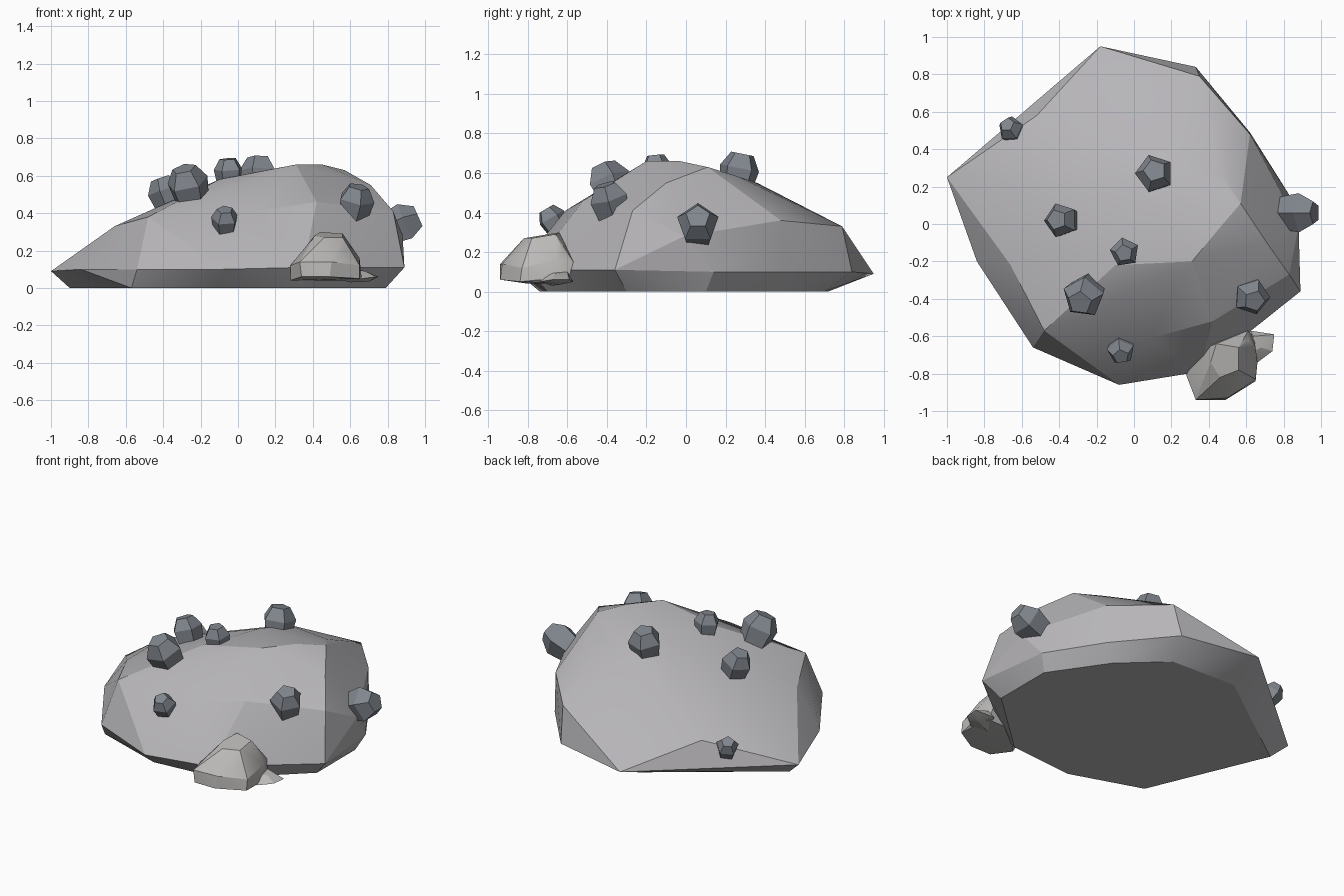
import bpy, bmesh, math
from mathutils import Vector

if "Cube" in bpy.data.objects:
    bpy.data.objects.remove(bpy.data.objects["Cube"])


def material(name, rgb):
    m = bpy.data.materials.new(name)
    m.diffuse_color = (*rgb, 1)
    m.use_nodes = True
    m.node_tree.nodes["Principled BSDF"].inputs["Base Color"].default_value = m.diffuse_color
    return m


STONE = material("light grey stone", (0.47, 0.46, 0.48))
KNOB = material("blue grey stone", (0.22, 0.24, 0.27))
PALE = material("pale warm stone", (0.50, 0.49, 0.48))


def hull(name, points, mat, smooth=0):
    """Faceted rock: convex hull of a few corner points."""
    bm = bmesh.new()
    for p in points:
        bm.verts.new(p)
    res = bmesh.ops.convex_hull(bm, input=bm.verts)
    loose = [g for g in res["geom_interior"] if isinstance(g, bmesh.types.BMVert)]
    bmesh.ops.delete(bm, geom=loose, context='VERTS')
    bmesh.ops.dissolve_limit(bm, angle_limit=math.radians(2), verts=bm.verts, edges=bm.edges)
    bmesh.ops.recalc_face_normals(bm, faces=bm.faces)
    me = bpy.data.meshes.new(name)
    bm.to_mesh(me)
    bm.free()
    me.materials.append(mat)
    ob = bpy.data.objects.new(name, me)
    bpy.context.collection.objects.link(ob)
    if smooth:
        bpy.ops.object.select_all(action='DESELECT')
        ob.select_set(True)
        bpy.context.view_layer.objects.active = ob
        bpy.ops.object.shade_smooth_by_angle(angle=math.radians(smooth))
    return ob


# Main boulder: flat underside, wide rim, shoulder and crown
underside = [(-.90, .20), (-.57, -.58), (-.10, -.74), (.35, -.70), (.79, -.30),
             (.79, .10), (.55, .45), (.28, .70), (-.18, .72)]
rim = [(-1, .25, .09), (-.18, .95, .09), (.33, .84, .10), (.62, .49, .10), (.84, .14, .10),
       (.89, -.36, .11), (.35, -.79, .11), (-.08, -.86, .10), (-.54, -.66, .10), (-.84, -.20, .10)]
shoulder = [(-.52, .58, .25), (.35, .79, .33), (.62, .48, .36), (.88, -.01, .28),
            (.83, -.27, .41), (.42, -.52, .46), (.09, -.61, .41), (-.48, -.57, .38),
            (-.66, -.22, .33), (-.70, .20, .30)]
crown = [(.31, -.20, .66), (.45, -.03, .66), (.57, .11, .63), (.71, -.10, .55), (.10, .10, .62),
         (-.10, -.22, .58), (.12, .36, .55), (.46, .27, .58)]
hull("boulder", [(x, y, 0) for x, y in underside] + rim + shoulder + crown, STONE, 20)


# Five-sided knobs growing out of the boulder
def knob(index, center, axis, r):
    up = Vector(axis).normalized()
    turn = up.to_track_quat('Z', 'Y')
    pts = []
    for scale, h in ((.78, -1.2), (1.0, .05), (.58, .75)):
        for i in range(5):
            a = math.tau * i / 5 + index * 1.1
            pts.append(Vector(center) + turn @ Vector((r * scale * math.cos(a), r * scale * math.sin(a), r * h)))
    hull(f"knob_{index}", pts, KNOB)


knobs = [((.11, .27, .62), (0, .2, 1), .105),
         ((-.39, .02, .52), (-.35, .05, 1), .095),
         ((-.05, -.15, .63), (-.05, -.1, 1), .08),
         ((-.27, -.39, .56), (-.25, -.4, 1), .115),
         ((.63, -.39, .47), (.2, -.3, 1), .10),
         ((-.07, -.68, .37), (0, -.5, .85), .075),
         ((.89, .06, .345), (.9, 0, .4), .11),
         ((-.66, .51, .22), (-.35, .4, .8), .07)]
for i, k in enumerate(knobs):
    knob(i, *k)

# Small rock resting against the front
hull("small_rock", [
    (.28, -.80, .04), (.34, -.94, .06), (.49, -.94, .06), (.65, -.84, .05), (.66, -.74, .06),
    (.64, -.60, .04), (.45, -.60, .04), (.29, -.74, .06),
    (.28, -.81, .12), (.33, -.94, .14), (.50, -.93, .14), (.65, -.83, .12), (.65, -.66, .16),
    (.34, -.68, .18), (.40, -.86, .21), (.58, -.82, .21), (.61, -.62, .20),
    (.41, -.74, .28), (.46, -.82, .27), (.56, -.78, .27), (.56, -.66, .29), (.44, -.64, .30),
    (.61, -.57, .15)], PALE, 20)

# Thin chip beside the small rock
hull("stone_chip", [
    (.52, -.74, .05), (.66, -.74, .05), (.74, -.68, .06), (.75, -.59, .06), (.62, -.57, .05),
    (.60, -.70, .10), (.68, -.66, .09), (.64, -.60, .10), (.60, -.68, .03), (.70, -.64, .035)], PALE, 20)
